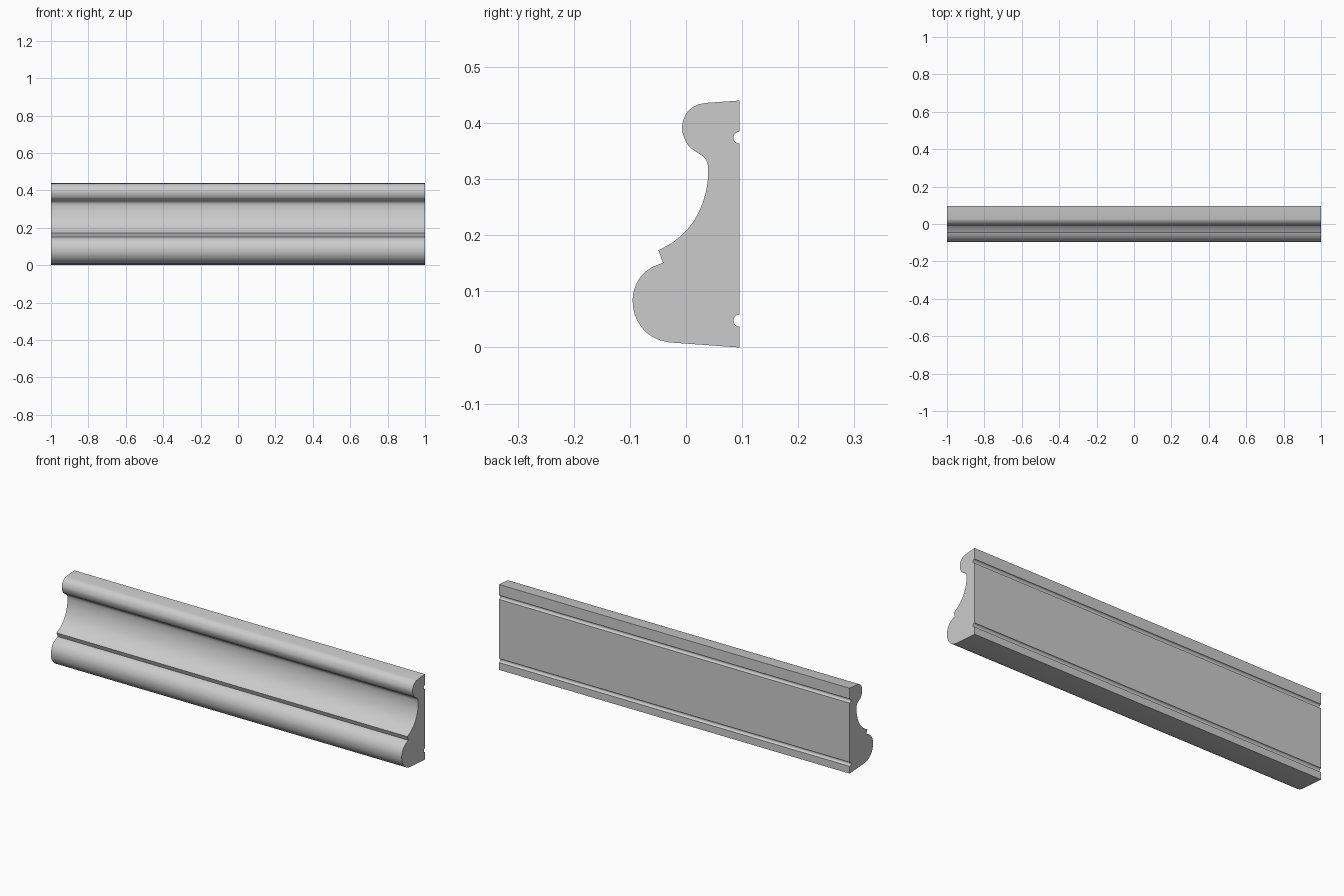
import bpy, bmesh, math
from mathutils import Vector

if "Cube" in bpy.data.objects:
    bpy.data.objects.remove(bpy.data.objects["Cube"])

BACK = 0.095


def smooth_run(pts, steps=5):
    """Catmull-Rom (centripetal) curve through the points, sharp at both ends."""
    p = [Vector(q) for q in pts]
    p = [2 * p[0] - p[1]] + p + [2 * p[-1] - p[-2]]
    out = []
    for a, b, c, d in zip(p, p[1:], p[2:], p[3:]):
        t1 = (b - a).length ** 0.5
        t2 = t1 + (c - b).length ** 0.5
        t3 = t2 + (d - c).length ** 0.5
        for i in range(steps):
            t = t1 + (t2 - t1) * i / steps
            a1 = a * ((t1 - t) / t1) + b * (t / t1)
            a2 = b * ((t2 - t) / (t2 - t1)) + c * ((t - t1) / (t2 - t1))
            a3 = c * ((t3 - t) / (t3 - t2)) + d * ((t - t2) / (t3 - t2))
            b1 = a1 * ((t2 - t) / t2) + a2 * (t / t2)
            b2 = a2 * ((t3 - t) / (t3 - t1)) + a3 * ((t - t1) / (t3 - t1))
            out.append(b1 * ((t2 - t) / (t2 - t1)) + b2 * ((t - t1) / (t2 - t1)))
    return out + [p[-2]]


def groove(z, r=0.0105, n=12):
    """Half-round channel in the back face, listed from bottom to top."""
    return [Vector((BACK - r * math.sin(math.pi * i / n),
                    z - r * math.cos(math.pi * i / n))) for i in range(n + 1)]


# Top bead, flowing into the cove and down to the sharp lip
upper = smooth_run([
    (0.038, 0.436), (0.019, 0.432), (0.003, 0.420), (-0.005, 0.404),
    (-0.007, 0.390), (-0.003, 0.373), (0.005, 0.359), (0.019, 0.348),
    (0.032, 0.339), (0.038, 0.329), (0.039, 0.300), (0.033, 0.268),
    (0.019, 0.234), (0.001, 0.209), (-0.022, 0.1885), (-0.049, 0.173)])
# Large lower bead below the notch
lower = smooth_run([
    (-0.041, 0.151), (-0.062, 0.142), (-0.080, 0.127), (-0.092, 0.104),
    (-0.095, 0.082), (-0.090, 0.055), (-0.074, 0.030), (-0.052, 0.015),
    (-0.030, 0.009)])
profile = ([Vector((BACK, 0.44))] + upper + lower + [Vector((BACK, 0.0))]
           + groove(0.048) + groove(0.374))

# Extrude the cross-section along x
bm = bmesh.new()
end = bm.faces.new([bm.verts.new((-1, y, z)) for y, z in profile])
ext = bmesh.ops.extrude_face_region(bm, geom=[end], use_keep_orig=True)
moved = [g for g in ext["geom"] if isinstance(g, bmesh.types.BMVert)]
bmesh.ops.translate(bm, verts=moved, vec=(2, 0, 0))
bmesh.ops.recalc_face_normals(bm, faces=bm.faces[:])
mesh = bpy.data.meshes.new("moulding")
bm.to_mesh(mesh)
bm.free()

moulding = bpy.data.objects.new("moulding", mesh)
bpy.context.collection.objects.link(moulding)
bpy.context.view_layer.objects.active = moulding
moulding.select_set(True)
bpy.ops.object.shade_smooth_by_angle(angle=math.radians(30))
